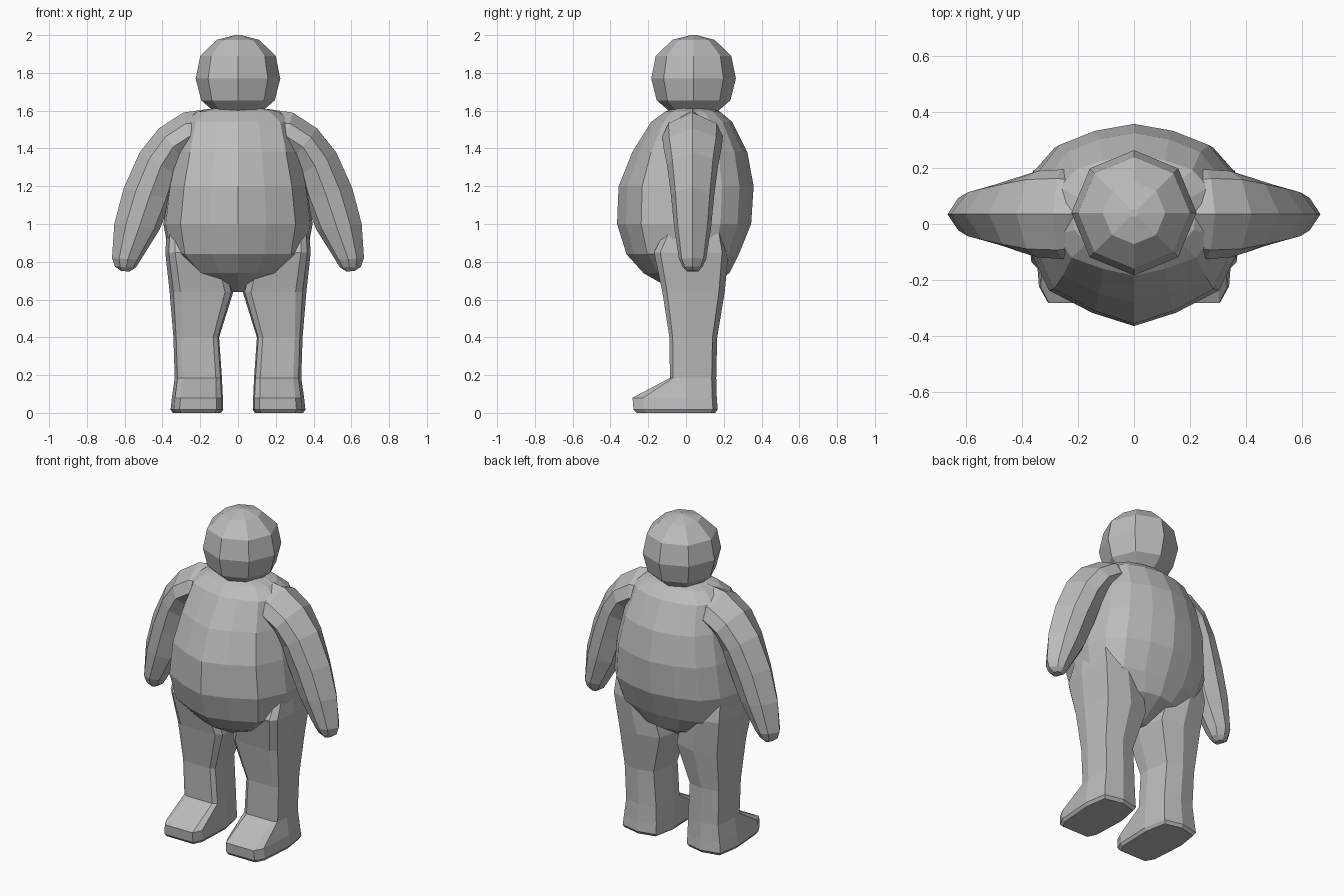
import bpy, bmesh
from math import sin, cos, pi

cube = bpy.data.objects.get("Cube")
if cube:
    bpy.data.objects.remove(cube, do_unlink=True)

grey = bpy.data.materials.new("plain grey")
grey.use_nodes = True
grey.diffuse_color = (0.5, 0.5, 0.5, 1)
bsdf = grey.node_tree.nodes["Principled BSDF"]
bsdf.inputs["Base Color"].default_value = (0.5, 0.5, 0.5, 1)
bsdf.inputs["Roughness"].default_value = 0.8


def loft(name, rings, mirrored=False):
    """Skin a stack of closed rings into a flat-shaded solid with capped ends."""
    bm = bmesh.new()
    loops = [[bm.verts.new(p) for p in ring] for ring in rings]
    n = len(loops[0])
    for a, b in zip(loops, loops[1:]):
        for i in range(n):
            j = (i + 1) % n
            bm.faces.new((a[i], a[j], b[j], b[i]))
    bm.faces.new(loops[0])
    bm.faces.new(loops[-1])
    bmesh.ops.recalc_face_normals(bm, faces=bm.faces)
    mesh = bpy.data.meshes.new(name)
    bm.to_mesh(mesh)
    bm.free()
    mesh.materials.append(grey)
    obj = bpy.data.objects.new(name, mesh)
    bpy.context.collection.objects.link(obj)
    if mirrored:
        obj.modifiers.new("Mirror", "MIRROR").use_clip = False
    return obj


# Head: eight-sided ball with a corner facing forward
def head_ring(z, r):
    return [(r * cos(i * pi / 4), 0.04 + r * sin(i * pi / 4), z) for i in range(8)]


loft("head", [head_ring(z, r) for z, r in (
    (1.59, 0.12), (1.655, 0.195), (1.77, 0.224), (1.89, 0.2),
    (1.975, 0.112), (2.0, 0.015))])

# Torso: rounded section with a pointed belly, from crotch to neck
HALF = ((0, -1), (0.38, -0.87), (0.77, -0.65), (0.97, -0.2), (1, 0.2),
        (0.92, 0.53), (0.72, 0.79), (0.38, 0.93), (0, 1))
SECTION = HALF + tuple((-x, y) for x, y in HALF[-2:0:-1])


def torso_ring(z, width, front, back):
    return [(x * width, y * (front if y < 0 else back), z) for x, y in SECTION]


loft("torso", [torso_ring(*r) for r in (
    (0.64, 0.06, 0.05, 0.07),
    (0.74, 0.25, 0.225, 0.23),
    (0.84, 0.365, 0.315, 0.28),
    (1.0, 0.395, 0.365, 0.345),
    (1.2, 0.37, 0.357, 0.358),
    (1.38, 0.33, 0.285, 0.325),
    (1.54, 0.29, 0.185, 0.245),
    (1.595, 0.22, 0.11, 0.18),
    (1.615, 0.12, 0.06, 0.13))])


# Arms: eight-sided sections, each spanning from outer ridge to inner ridge
def arm_ring(xo, zo, xi, zi, w):
    shape = ((0, 0), (0.25, -0.8), (0.55, -1), (0.88, -0.65),
             (1, 0), (0.88, 0.65), (0.55, 1), (0.25, 0.8))
    return [(xo + (xi - xo) * t, 0.035 + w * s, zo + (zi - zo) * t) for t, s in shape]


loft("arms", [arm_ring(*r) for r in (
    (0.15, 1.61, 0.14, 1.3, 0.14),
    (0.29, 1.59, 0.23, 1.36, 0.16),
    (0.42, 1.505, 0.28, 1.33, 0.155),
    (0.52, 1.38, 0.315, 1.25, 0.135),
    (0.605, 1.19, 0.35, 1.13, 0.115),
    (0.655, 1.0, 0.415, 0.97, 0.098),
    (0.667, 0.82, 0.515, 0.81, 0.072),
    (0.652, 0.775, 0.54, 0.77, 0.052),
    (0.62, 0.752, 0.575, 0.748, 0.03))], mirrored=True)


# Legs: one loft from hip to sole, the last rings stretched forward as a foot
def leg_ring(z, xi, xo, front, back):
    w = xo - xi
    corner = front * 0.8
    return [(xi + 0.13 * w, front, z), (xo - 0.17 * w, front, z),
            (xo - 0.06 * w, corner, z), (xo, 0, z),
            (xo - 0.08 * w, back * 0.85, z), (xi + 0.5 * w, back, z),
            (xi + 0.1 * w, back * 0.85, z), (xi, 0, z), (xi + 0.03 * w, corner, z)]


loft("legs", [leg_ring(*r) for r in (
    (0.98, 0.12, 0.375, -0.1, 0.2),
    (0.85, 0.08, 0.385, -0.17, 0.225),
    (0.64, 0.025, 0.362, -0.125, 0.205),
    (0.4, 0.1, 0.342, -0.088, 0.165),
    (0.185, 0.085, 0.335, -0.085, 0.16),
    (0.08, 0.08, 0.35, -0.283, 0.163),
    (0.018, 0.078, 0.357, -0.278, 0.168),
    (0.0, 0.09, 0.345, -0.262, 0.155))], mirrored=True)
